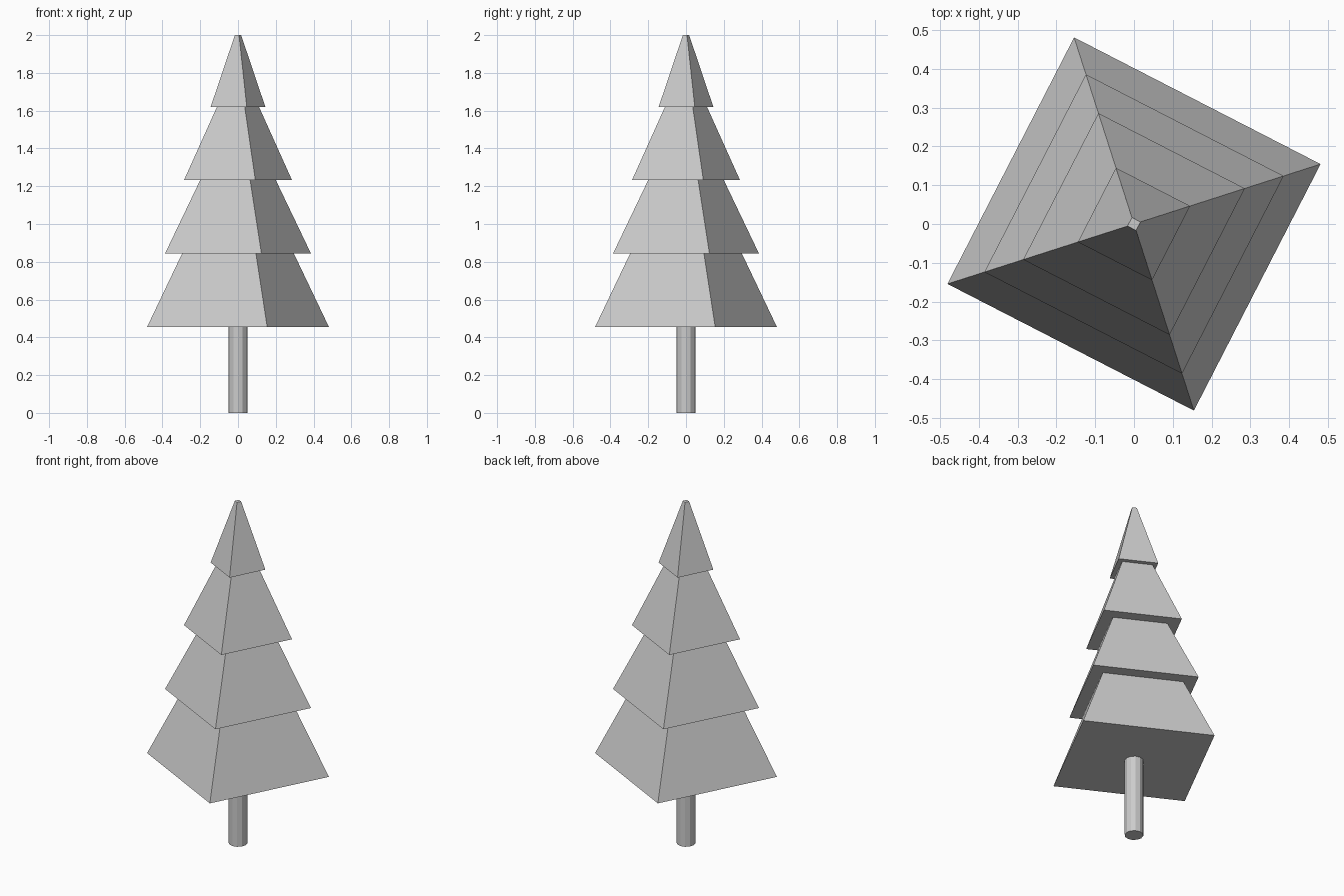
import bpy
import math

if "Cube" in bpy.data.objects:
    bpy.data.objects.remove(bpy.data.objects["Cube"], do_unlink=True)

grey = bpy.data.materials.new("plain_grey")
grey.use_nodes = True
colour = (0.6, 0.6, 0.6, 1)
grey.diffuse_color = colour
grey.node_tree.nodes["Principled BSDF"].inputs["Base Color"].default_value = colour


def frustum(name, sides, r_low, r_high, z_low, z_high, turn=0.0):
    bpy.ops.mesh.primitive_cone_add(
        vertices=sides, radius1=r_low, radius2=r_high, depth=z_high - z_low,
        location=(0, 0, (z_low + z_high) / 2), rotation=(0, 0, turn))
    obj = bpy.context.object
    obj.name = name
    obj.data.materials.append(grey)
    return obj


# Trunk
frustum("trunk", 12, 0.05, 0.05, 0, 0.456)

# Four stacked square tiers of foliage, all turned the same way
turn = math.radians(17.8)
levels = [0.456, 0.845, 1.233, 1.62, 2.0]
radii = [(0.505, 0.31), (0.405, 0.21), (0.30, 0.117), (0.152, 0.0175)]
for i, (low, high) in enumerate(radii):
    frustum(f"foliage_tier_{i + 1}", 4, low, high, levels[i], levels[i + 1], turn)
